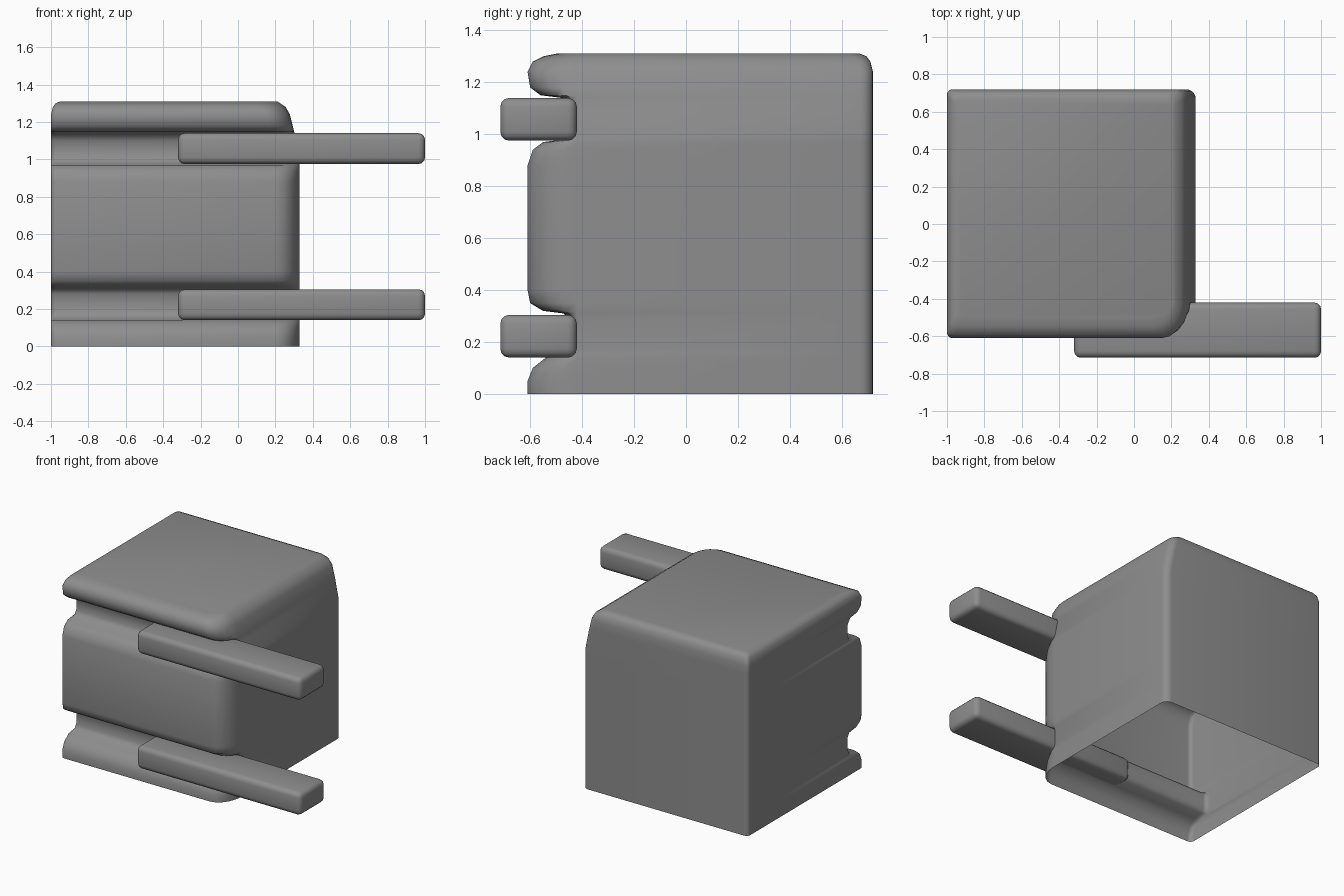
import bpy
import bmesh
from math import cos, sin, pi, radians
from mathutils import Vector

default = bpy.data.objects.get("Cube")
if default:
    bpy.data.objects.remove(default, do_unlink=True)

# One plain grey for everything
grey = bpy.data.materials.new("matte_grey")
grey.use_nodes = True
colour = (0.27, 0.27, 0.27, 1)
grey.diffuse_color = colour
shader = grey.node_tree.nodes["Principled BSDF"]
shader.inputs["Base Color"].default_value = colour
shader.inputs["Roughness"].default_value = 0.7


def finish(name, bm, angle):
    """Turn a bmesh into a smooth shaded object."""
    mesh = bpy.data.meshes.new(name)
    bm.to_mesh(mesh)
    bm.free()
    mesh.materials.append(grey)
    mesh.shade_smooth()
    mesh.set_sharp_from_angle(angle=radians(angle))
    obj = bpy.data.objects.new(name, mesh)
    bpy.context.collection.objects.link(obj)
    return obj


def blend(keys, z):
    """Linear interpolation through (z, value) keys."""
    for (z0, a), (z1, b) in zip(keys, keys[1:]):
        if z <= z1:
            return a + (b - a) * (z - z0) / (z1 - z0)
    return keys[-1][1]


def corner(x, y, sx, sy, rx, ry, start, steps=5):
    """Elliptical corner of a horizontal section, counter-clockwise."""
    cx, cy = x - sx * rx, y - sy * ry
    angles = [start + pi / 2 * i / steps for i in range(steps + 1)]
    return [(cx + rx * cos(a), cy + ry * sin(a)) for a in angles]


# Body: front outline with two grooves, lofted upward and open underneath
LEFT, BACK = -1, 0.72
front_outline = [
    (0, -.61), (.05, -.61), (.1, -.59), (.14, -.54), (.15, -.47), (.18, -.45),
    (.28, -.45), (.31, -.47), (.32, -.55), (.35, -.6), (.4, -.61),
    (.88, -.61), (.94, -.59), (.97, -.55), (.98, -.47), (1.01, -.45),
    (1.1, -.45), (1.14, -.48), (1.15, -.56), (1.18, -.6), (1.24, -.61),
    (1.28, -.59), (1.3, -.55), (1.31, -.5)]
right_edge = [(0, .33), (1, .33), (1.15, .3), (1.27, .27), (1.31, .21)]
top_rounding = [(0, 0), (1.24, 0), (1.28, .01), (1.3, .025), (1.31, .05)]

bm = bmesh.new()
rings = []
for z, front in front_outline:
    inset = blend(top_rounding, z)
    right = blend(right_edge, z)
    left, back = LEFT + inset, BACK - inset
    depth = max(.04, -.42 - front)
    outline = (corner(right, front, 1, -1, .13, depth, -pi / 2)
               + corner(right, back, 1, 1, .05, .05, 0)
               + corner(left, back, -1, 1, .03, .03, pi / 2)
               + corner(left, front, -1, -1, .03, .03, pi))
    rings.append([bm.verts.new((x, y, z)) for x, y in outline])
for low, high in zip(rings, rings[1:]):
    count = len(low)
    for i in range(count):
        j = (i + 1) % count
        bm.faces.new((low[i], low[j], high[j], high[i]))
bm.faces.new(rings[-1])
finish("body", bm, 60)


# Two rounded bars set into the grooves
def bar(name, low, high):
    corner_a = Vector((-.32, -.715, low))
    corner_b = Vector((1, -.42, high))
    bm = bmesh.new()
    bmesh.ops.create_cube(bm, size=1)
    bmesh.ops.scale(bm, vec=corner_b - corner_a, verts=bm.verts)
    bmesh.ops.translate(bm, vec=(corner_a + corner_b) / 2, verts=bm.verts)
    bmesh.ops.bevel(bm, geom=bm.edges[:], offset=.035, segments=3,
                    profile=.5, affect='EDGES')
    finish(name, bm, 60)


bar("lower_bar", .14, .305)
bar("upper_bar", .975, 1.14)
